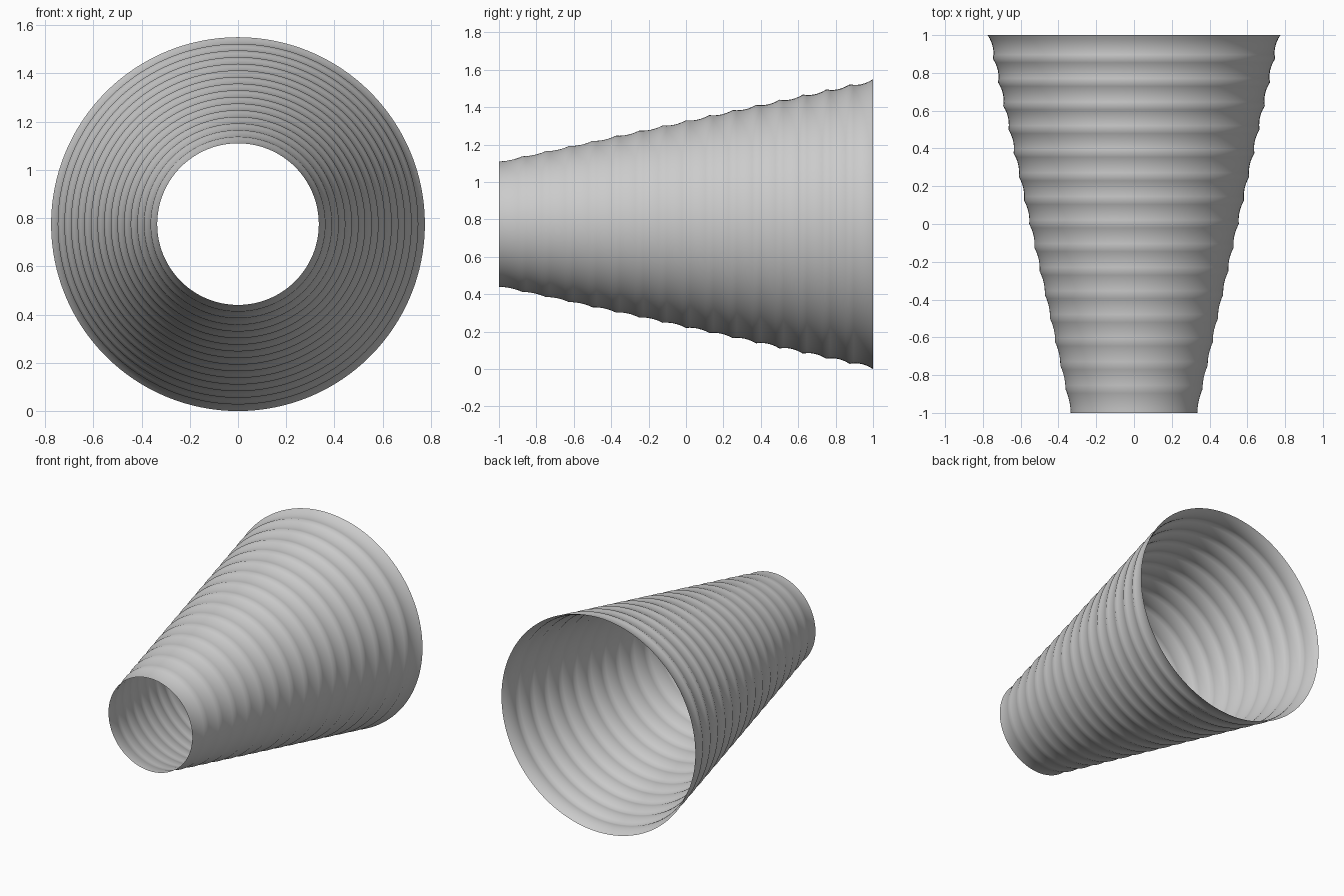
import bpy, bmesh, math

if "Cube" in bpy.data.objects:
    bpy.data.objects.remove(bpy.data.objects["Cube"])

RINGS, STEPS, SIDES = 16, 6, 128
R0, R1 = 0.335, 0.775   # front and back radii

# Profile: straight taper with a shallow concave scallop in every ring
profile = []
for i in range(RINGS * STEPS + 1):
    t = i / (RINGS * STEPS)
    u = (i % STEPS) / STEPS
    r = R0 + (R1 - R0) * t
    sag = 0.018 * r * 4 * u * (1 - u)
    profile.append((-1 + 2 * t, r - sag))

# Open tapered sleeve, revolved about the y axis
bm = bmesh.new()
loops = []
for y, r in profile:
    loops.append([bm.verts.new((r * math.cos(2 * math.pi * k / SIDES), y,
                                R1 + r * math.sin(2 * math.pi * k / SIDES)))
                  for k in range(SIDES)])
for a, b in zip(loops, loops[1:]):
    for k in range(SIDES):
        n = (k + 1) % SIDES
        f = bm.faces.new((a[k], b[k], b[n], a[n]))
        f.smooth = True
bm.normal_update()
mesh = bpy.data.meshes.new("scalloped_sleeve")
bm.to_mesh(mesh)
bm.free()
obj = bpy.data.objects.new("scalloped_sleeve", mesh)
bpy.context.collection.objects.link(obj)
